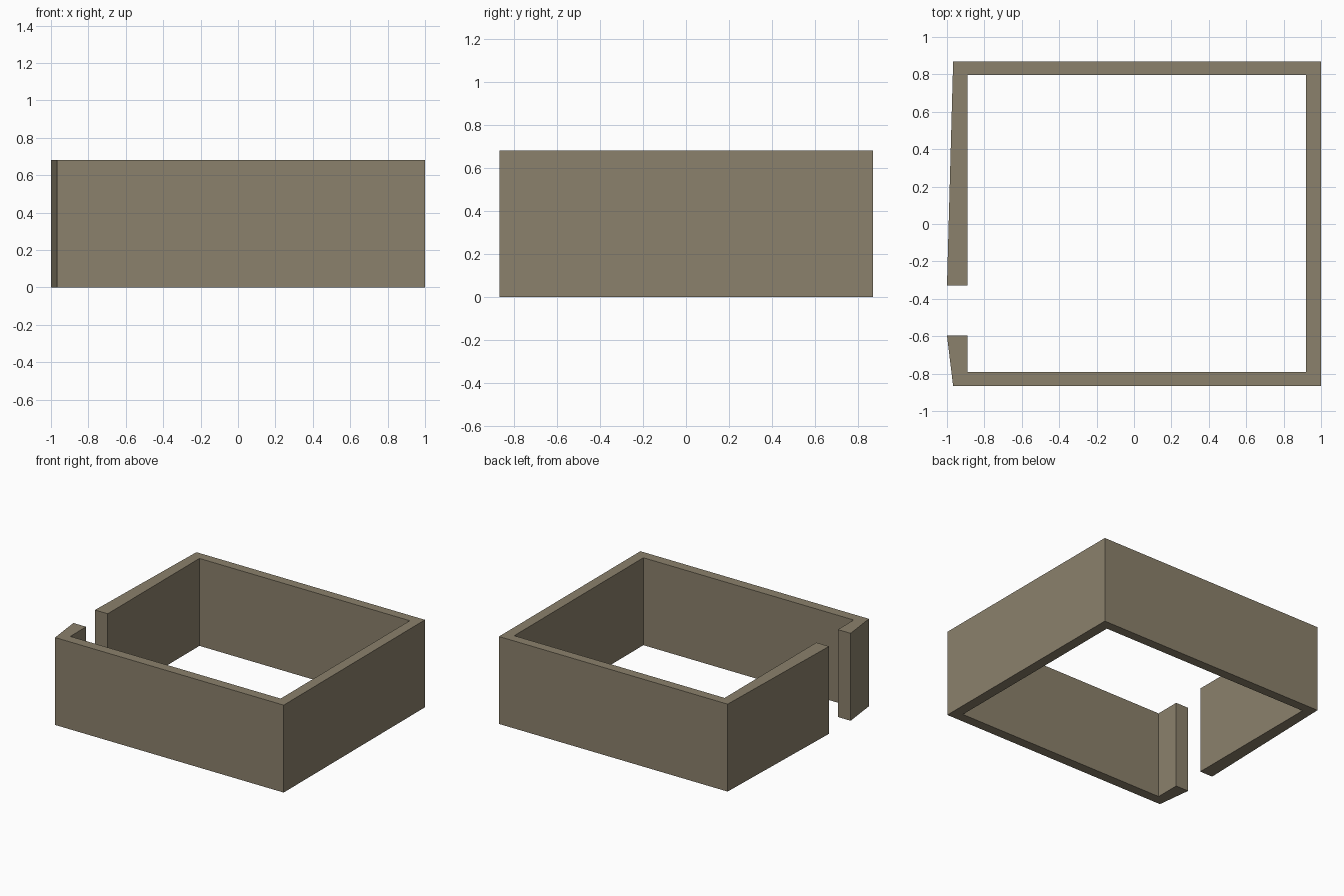
import bpy, bmesh

if "Cube" in bpy.data.objects:
    bpy.data.objects.remove(bpy.data.objects["Cube"])

HEIGHT = 0.68

# Plan of the open ring wall, anticlockwise, with a gap in the left side
plan = [
    (-1.0, -0.595), (-0.967, -0.867), (1.0, -0.867), (1.0, 0.87),
    (-0.967, 0.87), (-1.0, -0.33), (-0.89, -0.33), (-0.89, 0.797),
    (0.92, 0.797), (0.92, -0.79), (-0.89, -0.79), (-0.89, -0.595),
]

# Extrude the plan upwards into a solid wall
bm = bmesh.new()
base = bm.faces.new([bm.verts.new((x, y, 0)) for x, y in plan])
ext = bmesh.ops.extrude_face_region(bm, geom=[base], use_keep_orig=True)
top = [v for v in ext["geom"] if isinstance(v, bmesh.types.BMVert)]
bmesh.ops.translate(bm, verts=top, vec=(0, 0, HEIGHT))
bmesh.ops.recalc_face_normals(bm, faces=bm.faces[:])
mesh = bpy.data.meshes.new("enclosure_wall")
bm.to_mesh(mesh)
bm.free()

# Single flat stone colour
mat = bpy.data.materials.new("olive_stone")
mat.diffuse_color = (0.26, 0.22, 0.15, 1)
mat.use_nodes = True
mat.node_tree.nodes["Principled BSDF"].inputs["Base Color"].default_value = mat.diffuse_color
mesh.materials.append(mat)

wall = bpy.data.objects.new("enclosure_wall", mesh)
bpy.context.collection.objects.link(wall)
